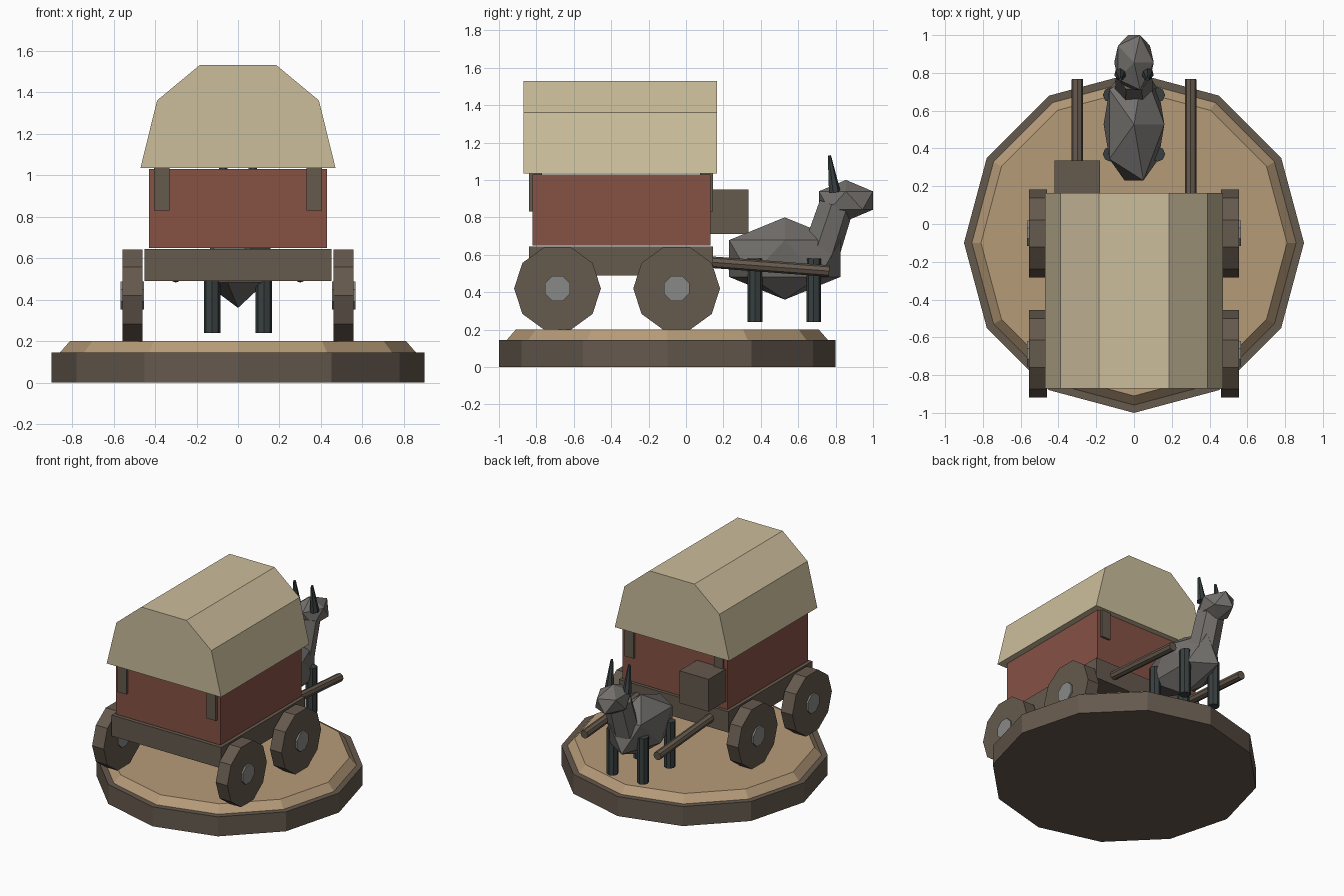
import bpy, bmesh
from math import pi, radians
from mathutils import Matrix, Euler

if "Cube" in bpy.data.objects:
    bpy.data.objects.remove(bpy.data.objects["Cube"])


def material(name, color):
    m = bpy.data.materials.new(name)
    m.diffuse_color = (*color, 1)
    m.use_nodes = True
    m.node_tree.nodes["Principled BSDF"].inputs["Base Color"].default_value = m.diffuse_color
    return m


WOOD = material("wood", (0.13, 0.10, 0.075))
SAND = material("sand", (0.47, 0.33, 0.19))
RED = material("red_paint", (0.24, 0.085, 0.06))
CLOTH = material("canvas", (0.60, 0.51, 0.33))
HIDE = material("hide", (0.17, 0.16, 0.15))
DARK = material("dark_hide", (0.04, 0.05, 0.05))
METAL = material("hub_metal", (0.25, 0.25, 0.24))


def finish(name, bm, mat, loc=(0, 0, 0), rot=(0, 0, 0)):
    bmesh.ops.recalc_face_normals(bm, faces=bm.faces)
    me = bpy.data.meshes.new(name)
    bm.to_mesh(me)
    bm.free()
    me.materials.append(mat)
    ob = bpy.data.objects.new(name, me)
    ob.location, ob.rotation_euler = loc, rot
    bpy.context.collection.objects.link(ob)
    return ob


def box(name, lo, hi, mat):
    bm = bmesh.new()
    bmesh.ops.create_cube(bm, size=1)
    bmesh.ops.scale(bm, vec=[b - a for a, b in zip(lo, hi)], verts=bm.verts)
    return finish(name, bm, mat, [(a + b) / 2 for a, b in zip(lo, hi)])


def cone(name, sides, r1, r2, depth, loc, mat, rot=(0, 0, 0), spin=0.0):
    bm = bmesh.new()
    bmesh.ops.create_cone(bm, cap_ends=True, segments=sides, radius1=r1, radius2=r2,
                          depth=depth, matrix=Matrix.Rotation(spin, 4, 'Z'))
    return finish(name, bm, mat, loc, rot)


def faceted_ball(name, scale, loc, mat):
    bm = bmesh.new()
    bmesh.ops.create_icosphere(bm, subdivisions=1, radius=1)
    bmesh.ops.scale(bm, vec=scale, verts=bm.verts)
    return finish(name, bm, mat, loc)


# Twelve-sided base with sloped sandy top
cone("base", 12, 0.90, 0.90, 0.145, (0, -0.1, 0.0725), WOOD)
cone("sand_top", 12, 0.86, 0.81, 0.057, (0, -0.1, 0.1715), SAND)

# Wagon chassis, body and seat box
box("chassis", (-0.45, -0.84, 0.49), (0.45, 0.145, 0.645), WOOD)
box("wagon_body", (-0.43, -0.82, 0.65), (0.43, 0.13, 1.03), RED)
box("seat_box", (-0.42, 0.095, 0.71), (-0.18, 0.335, 0.95), WOOD)

# Canopy: closed six-point profile extruded along y
bm = bmesh.new()
half = [(0.47, 1.035), (0.39, 1.36), (0.185, 1.53)]
profile = half + [(-x, z) for x, z in reversed(half)]
face = bm.faces.new([bm.verts.new((x, -0.87, z)) for x, z in profile])
ext = bmesh.ops.extrude_face_region(bm, geom=[face], use_keep_orig=True)
bmesh.ops.translate(bm, vec=(0, 1.035, 0),
                    verts=[g for g in ext["geom"] if isinstance(g, bmesh.types.BMVert)])
finish("canopy", bm, CLOTH)

for s, side in ((-1, "left"), (1, "right")):
    # Canopy posts
    for y, end in ((-0.805, "front"), (0.11, "back")):
        box(f"{end}_{side}_post", (s * 0.3675 - 0.0375, y - 0.035, 0.83),
            (s * 0.3675 + 0.0375, y + 0.035, 1.05), WOOD)
    # Wheels with hubs
    for y, end in ((-0.687, "front"), (-0.05, "back")):
        cone(f"{end}_{side}_wheel", 10, 0.232, 0.232, 0.095, (s * 0.508, y, 0.42),
             WOOD, (0, pi / 2, 0))
        cone(f"{end}_{side}_hub", 8, 0.073, 0.073, 0.115, (s * 0.51, y, 0.42),
             METAL, (0, pi / 2, 0), pi / 8)
    # Pulling shafts
    cone(f"{side}_shaft", 8, 0.031, 0.031, 0.67, (s * 0.30, 0.432, 0.538),
         WOOD, (-(pi / 2 + 0.075), 0, 0))
    # Animal legs and horns
    for y, end in ((0.37, "rear"), (0.683, "fore")):
        cone(f"{end}_{side}_leg", 8, 0.04, 0.04, 0.34, (s * 0.125, y, 0.41), DARK)
    cone(f"{side}_horn", 7, 0.033, 0.009, 0.20, (s * 0.072, 0.78, 1.032), DARK,
         (radians(8), 0, 0))

# Animal torso, neck and head
faceted_ball("animal_torso", (0.18, 0.35, 0.22), (0, 0.528, 0.58), HIDE)
cone("animal_neck", 7, 0.105, 0.098, 0.27, (0, 0.757, 0.735), HIDE, (-0.32, 0, 0))
faceted_ball("animal_head", (0.117, 0.17, 0.11), (0, 0.855, 0.89), HIDE)
